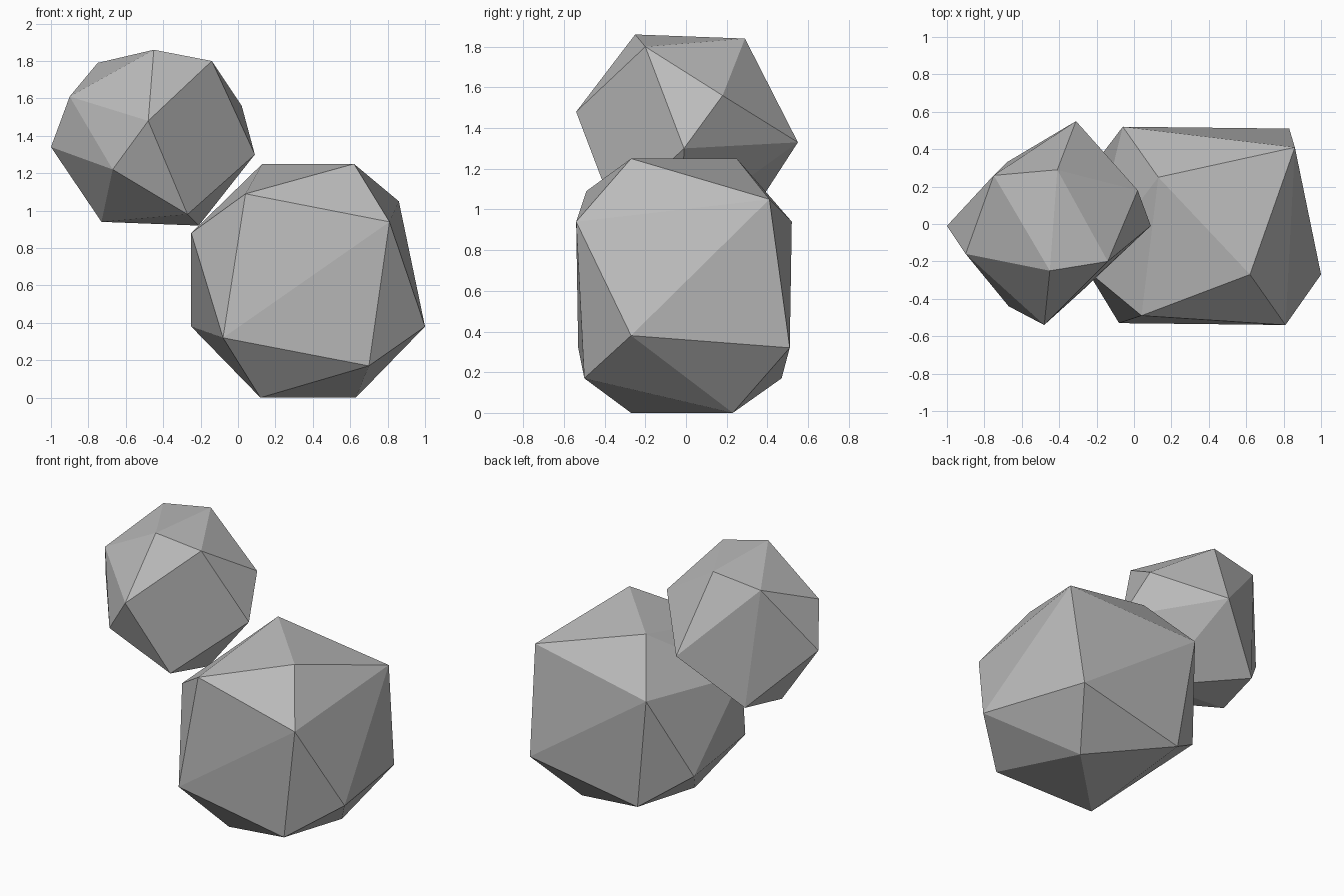
import bpy
import bmesh
from math import radians

default_cube = bpy.data.objects.get("Cube")
if default_cube:
    bpy.data.objects.remove(default_cube, do_unlink=True)


def make_material(name, colour):
    material = bpy.data.materials.new(name)
    material.use_nodes = True
    material.diffuse_color = colour
    shader = next(node for node in material.node_tree.nodes
                  if node.type == "BSDF_PRINCIPLED")
    shader.inputs["Base Color"].default_value = colour
    return material


def make_rock(name, corners, material):
    """Wrap a faceted convex stone around its corners, merging near-flat facets."""
    mesh = bpy.data.meshes.new(name)
    rock = bpy.data.objects.new(name, mesh)
    bpy.context.collection.objects.link(rock)
    bm = bmesh.new()
    for corner in corners:
        bm.verts.new(corner)
    bmesh.ops.convex_hull(bm, input=bm.verts[:])
    bmesh.ops.dissolve_limit(bm, angle_limit=radians(5),
                             verts=bm.verts[:], edges=bm.edges[:])
    bmesh.ops.recalc_face_normals(bm, faces=bm.faces[:])
    bm.to_mesh(mesh)
    bm.free()
    mesh.materials.append(material)
    return rock


stone_grey = make_material("stone grey", (.5, .5, .5, 1))

# Large boulder resting on the ground
large_crown = [(.62, -.27, 1.25), (.13, .25, 1.25), (.86, .41, 1.05), (.04, -.49, 1.09)]
large_sides = [(.81, -.54, .94), (-.06, .52, .94), (-.25, -.25, .88),
               (1, -.27, .38), (-.25, .27, .38), (-.08, -.53, .32), (.83, .51, .32)]
large_base = [(.7, -.5, .17), (.04, .47, .17), (.12, -.27, 0), (.63, .23, 0)]
make_rock("large_boulder", large_crown + large_sides + large_base, stone_grey)

# Small boulder perched against its upper corner
small_crown = [(-.45, -.25, 1.86), (-.41, .29, 1.84), (-.14, -.2, 1.8), (-.75, .26, 1.79)]
small_sides = [(-.9, -.16, 1.61), (.02, .18, 1.56), (-.48, -.54, 1.48), (-1, -.01, 1.34),
               (-.31, .55, 1.33), (.09, -.01, 1.3), (-.67, -.44, 1.22)]
small_base = [(-.68, .33, .99), (-.27, -.35, .98), (-.73, 0, .94), (-.21, -.02, .92)]
make_rock("small_boulder", small_crown + small_sides + small_base, stone_grey)
